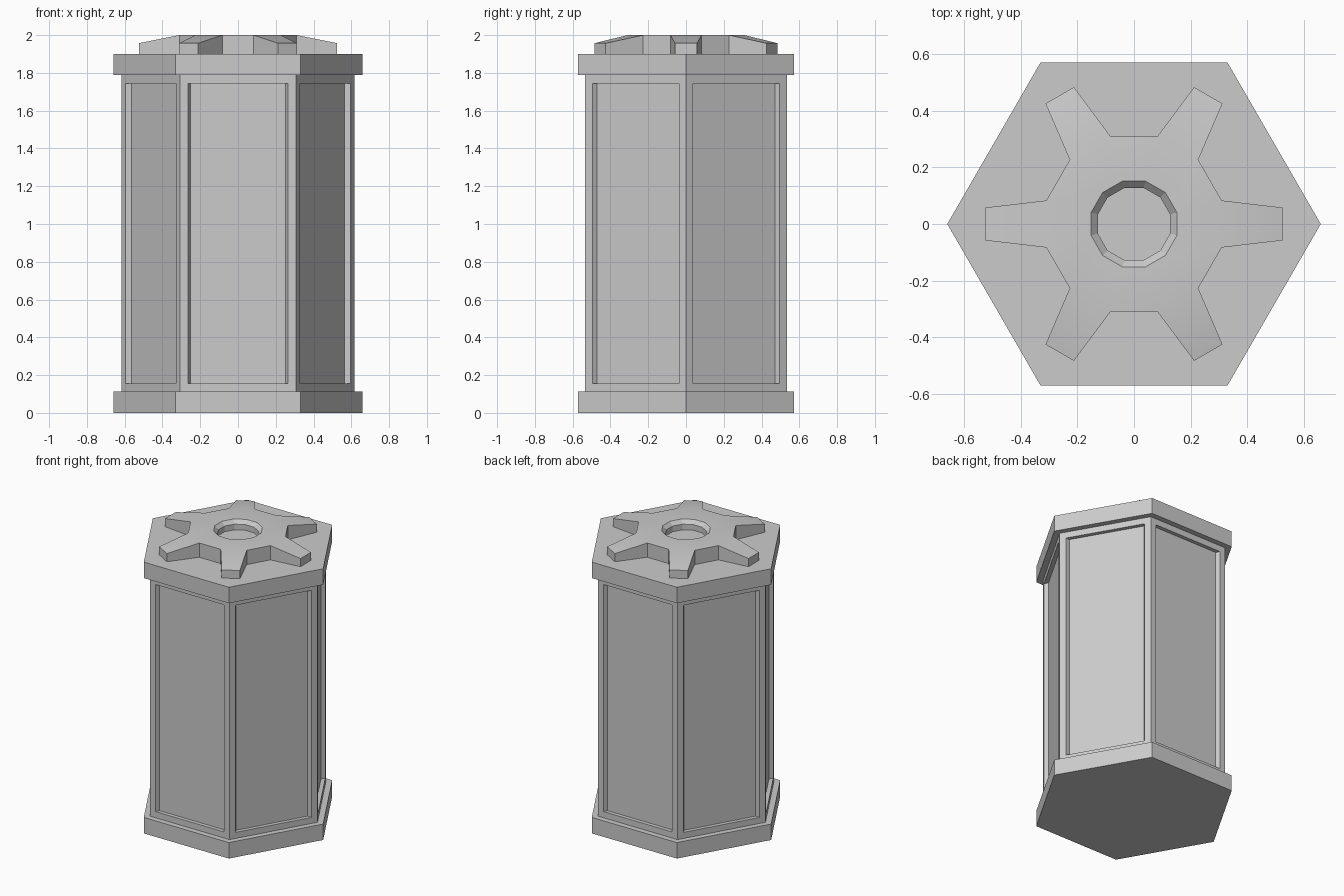
import bpy, bmesh
from math import radians, cos, sin
from mathutils import Vector, Matrix

if "Cube" in bpy.data.objects:
    bpy.data.objects.remove(bpy.data.objects["Cube"])


def finish(bm, name):
    bmesh.ops.recalc_face_normals(bm, faces=bm.faces[:])
    me = bpy.data.meshes.new(name)
    bm.to_mesh(me)
    bm.free()
    ob = bpy.data.objects.new(name, me)
    bpy.context.collection.objects.link(ob)
    return ob


def ring(bm, count, radius, z, start=0.0):
    return [bm.verts.new((radius * cos(radians(start + i * 360 / count)),
                          radius * sin(radians(start + i * 360 / count)), z))
            for i in range(count)]


def bridge(bm, a, b):
    n = len(a)
    return [bm.faces.new((a[i], a[(i + 1) % n], b[(i + 1) % n], b[i])) for i in range(n)]


def hex_prism(bm, radius, z0, z1):
    a, b = ring(bm, 6, radius, z0), ring(bm, 6, radius, z1)
    bm.faces.new(a)
    bm.faces.new(b)
    return bridge(bm, a, b)


# Base and lid slabs
for name, z0, z1 in (("base_slab", 0.0, 0.112), ("lid_slab", 1.788, 1.9)):
    bm = bmesh.new()
    hex_prism(bm, 0.66, z0, z1)
    finish(bm, name)

# Hexagonal body with a recessed panel on each side
bm = bmesh.new()
sides = hex_prism(bm, 0.616, 0.112, 1.788)
bmesh.ops.recalc_face_normals(bm, faces=bm.faces[:])
bmesh.ops.inset_individual(bm, faces=sides, thickness=0.043, use_even_offset=True)
panels = bmesh.ops.extrude_discrete_faces(bm, faces=sides)["faces"]
for f in panels:
    for v in f.verts:
        v.co.x *= 0.95
        v.co.y *= 0.95
finish(bm, "panelled_body")

# Six-armed top fitting with a chamfered round socket
bm = bmesh.new()
floor = ring(bm, 12, 0.132, 1.935, -15)
wall = ring(bm, 12, 0.132, 1.975, -15)
rim = ring(bm, 12, 0.157, 2.0, -15)
top = ring(bm, 12, 0.321, 2.0, -15)
low = ring(bm, 12, 0.321, 1.9, -15)
bm.faces.new(floor)
bm.faces.new(low)
for a, b in ((floor, wall), (wall, rim), (rim, top)):
    bridge(bm, a, b)
for k in range(6):
    rot = Matrix.Rotation(radians(60 * k), 3, 'Z')
    i, j, n = 2 * k, 2 * k + 1, (2 * k + 2) % 12
    tip = [bm.verts.new(rot @ Vector(p)) for p in
           ((0.525, -0.058, 1.957), (0.525, 0.058, 1.957),
            (0.525, 0.058, 1.9), (0.525, -0.058, 1.9))]
    bm.faces.new((top[i], tip[0], tip[1], top[j]))
    bm.faces.new(tip)
    bm.faces.new((low[i], low[j], tip[2], tip[3]))
    bm.faces.new((top[i], low[i], tip[3], tip[0]))
    bm.faces.new((top[j], tip[1], tip[2], low[j]))
    bm.faces.new((top[j], low[j], low[n], top[n]))
star = finish(bm, "six_arm_top")
bpy.context.view_layer.objects.active = star
star.select_set(True)
bpy.ops.object.shade_smooth_by_angle(angle=radians(20))
